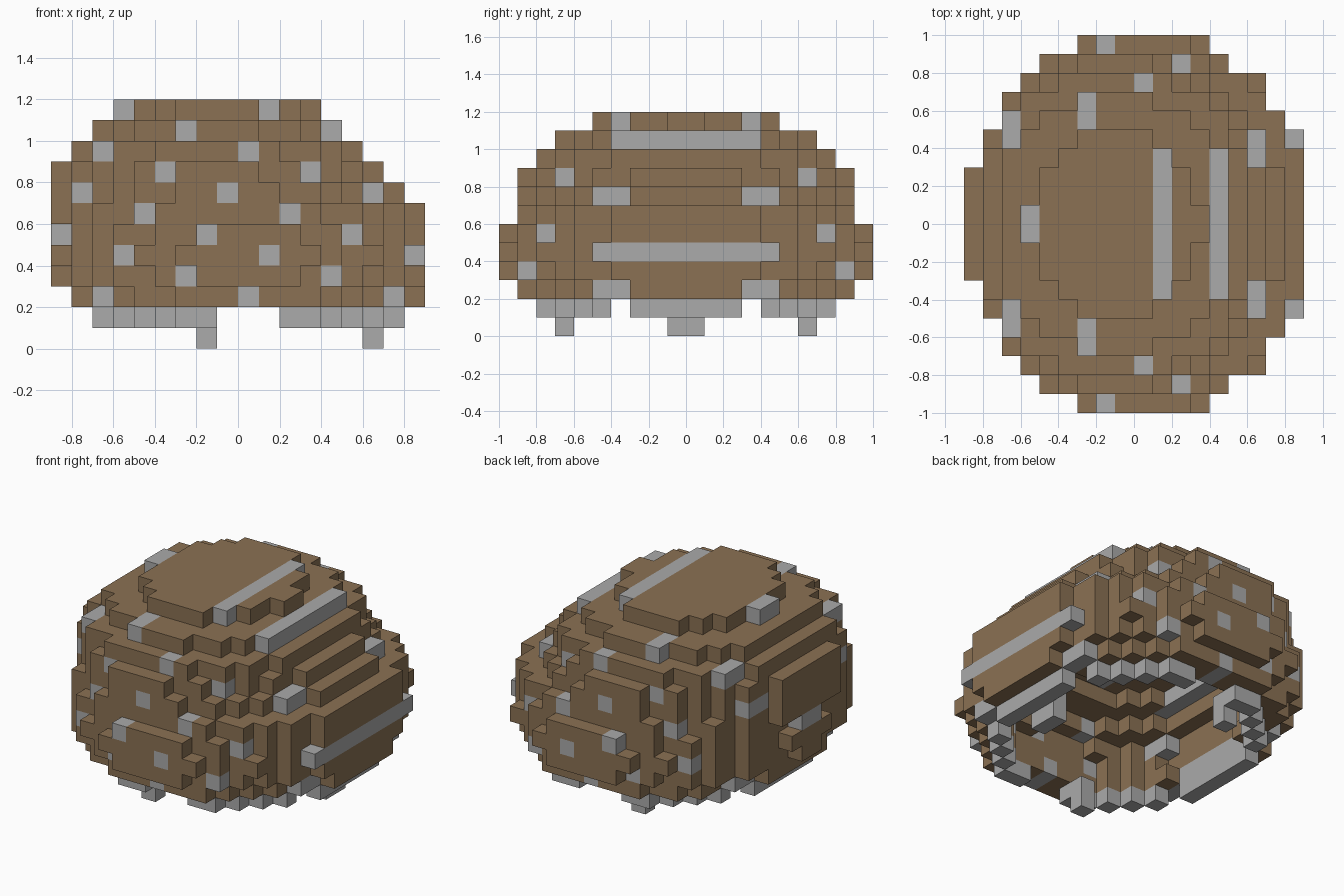
import bpy, bmesh, math

if "Cube" in bpy.data.objects:
    bpy.data.objects.remove(bpy.data.objects["Cube"])

U = 0.1  # block size


def material(name, rgb):
    m = bpy.data.materials.new(name)
    m.diffuse_color = (*rgb, 1.0)
    m.use_nodes = True
    m.node_tree.nodes["Principled BSDF"].inputs["Base Color"].default_value = m.diffuse_color
    return m


BROWN = material("brown", (0.256, 0.165, 0.087))
GREY = material("grey", (0.405, 0.405, 0.405))

# Dome layers, bottom to top: centre x, half width, half depth (in blocks)
FIRST = 2
LAYERS = [
    (0.40, 8.50, 9.2),
    (0.20, 9.05, 9.9),
    (0.35, 9.14, 10.2),
    (0.20, 9.05, 9.9),
    (0.10, 9.20, 9.4),
    (-0.5, 8.60, 8.9),
    (-1.0, 8.17, 8.75),
    (-1.0, 7.45, 8.2),
    (-1.0, 6.45, 6.8),
    (-1.0, 4.55, 5.1),
]
# Stepped hollow cut into the underside, same measures
HOLLOW = [
    (0.45, 6.5, 7.5),
    (0.30, 6.7, 7.5),
    (0.00, 6.1, 6.8),
    (0.00, 5.1, 5.8),
    (0.00, 3.9, 4.0),
]


def layer_cells(k, cx, a, b):
    """All blocks of one oval layer."""
    cells = set()
    for j in range(10):
        t = (j + 0.5) / b
        if t >= 1:
            continue
        half = a * math.sqrt(1 - t * t)
        for i in range(round(cx - half), round(cx + half)):
            cells |= {(i, j, k), (i, -1 - j, k)}
    return cells


def stack(layers):
    return set().union(*(layer_cells(FIRST + n, *l)
                         for n, l in enumerate(layers)))


def speckle(cell):
    """Grey rows drift sideways from layer to layer."""
    i, j, k = cell
    return 1 if (i + 3 * k) % 7 == 6 else 0


# Corner loops of a unit block for each outward direction
SIDES = {
    (1, 0, 0): ((1, 0, 0), (1, 1, 0), (1, 1, 1), (1, 0, 1)),
    (-1, 0, 0): ((0, 0, 0), (0, 0, 1), (0, 1, 1), (0, 1, 0)),
    (0, 1, 0): ((0, 1, 0), (0, 1, 1), (1, 1, 1), (1, 1, 0)),
    (0, -1, 0): ((0, 0, 0), (1, 0, 0), (1, 0, 1), (0, 0, 1)),
    (0, 0, 1): ((0, 0, 1), (1, 0, 1), (1, 1, 1), (0, 1, 1)),
    (0, 0, -1): ((0, 0, 0), (0, 1, 0), (1, 1, 0), (1, 0, 0)),
}


def shift(c, d):
    return (c[0] + d[0], c[1] + d[1], c[2] + d[2])


def build(name, cells, mats, rule):
    """Make the exposed faces of a set of blocks."""
    bm = bmesh.new()
    verts = {}

    def vert(p):
        if p not in verts:
            verts[p] = bm.verts.new([c * U for c in p])
        return verts[p]

    for cell in sorted(cells):
        for d, corners in SIDES.items():
            if shift(cell, d) not in cells:
                f = bm.faces.new([vert(shift(cell, c)) for c in corners])
                f.material_index = rule(cell)
    me = bpy.data.meshes.new(name)
    bm.to_mesh(me)
    bm.free()
    for m in mats:
        me.materials.append(m)
    ob = bpy.data.objects.new(name, me)
    bpy.context.collection.objects.link(ob)
    return ob


# Speckled dome, hollowed from below
dome = stack(LAYERS) - stack(HOLLOW)

# Narrow the outermost left column below the side plate
for k, keep in ((3, 1), (4, 2), (5, 1)):
    dome -= {(-9, y, k) for y in range(-10, 10) if not -keep <= y < keep}

build("dome", dome, [BROWN, GREY], speckle)

# Broken grey rim: straight bars on the sides, stepped chains on the corners
rim = {(s, j) for s in (7, -7) for j in range(3)}
for step in range(3):
    rim |= {(-6 + step, 4 + step), (6 - step, 4 + step)}
rim |= {(-3, 7), (-2, 7), (3, 7), (2, 7), (-2, 6), (6, 0)}
tips = {(-2, 6), (6, 0)}


def mirrored(flat, k):
    return {(i, y, k) for i, j in flat for y in (j, -1 - j)}


build("lower_rim", mirrored(rim, 1), [GREY], lambda c: 0)
build("rim_tips", mirrored(tips, 0), [GREY], lambda c: 0)
